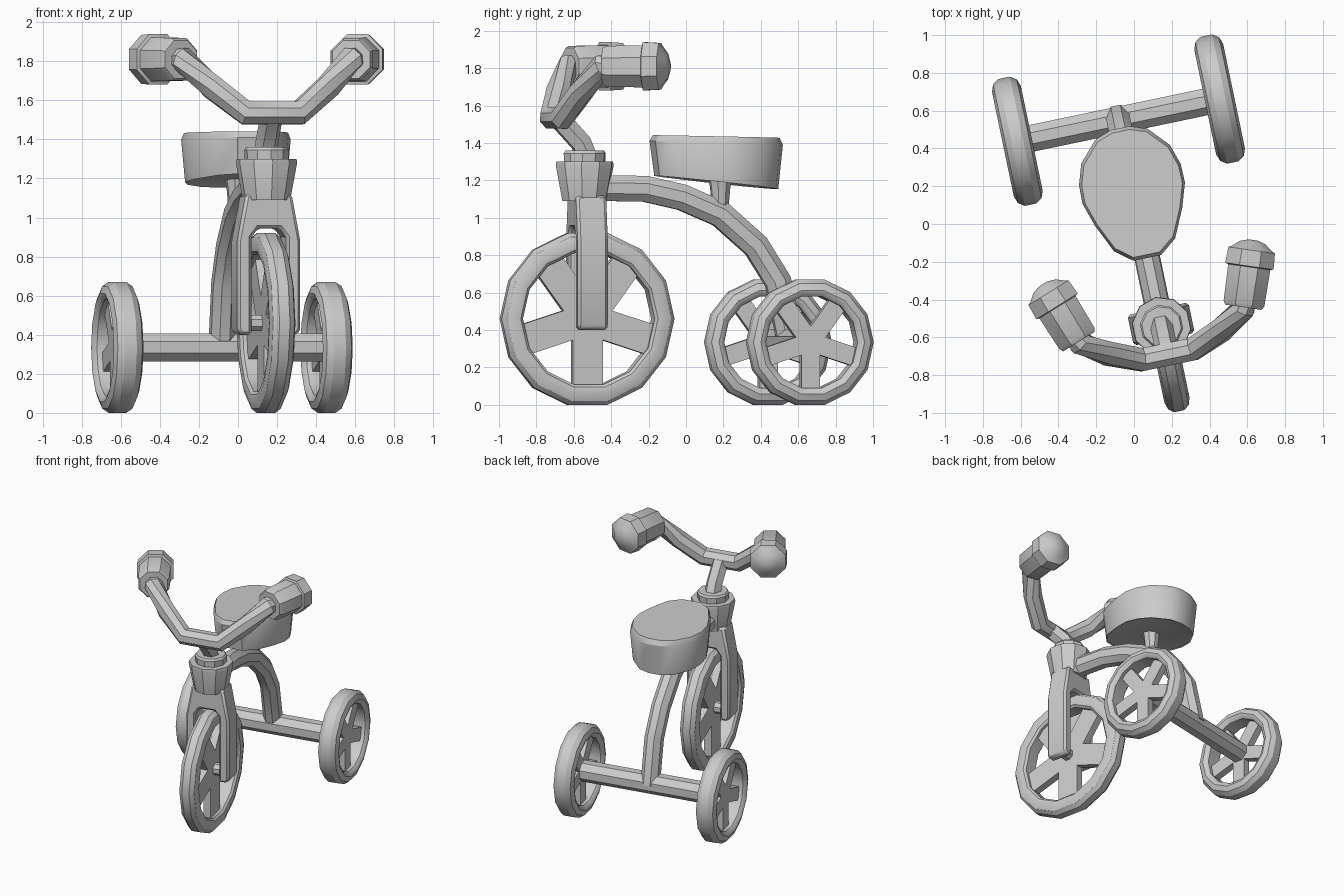
import bpy, bmesh
from math import pi, cos, sin, radians
from mathutils import Matrix, Vector

if "Cube" in bpy.data.objects:
    bpy.data.objects.remove(bpy.data.objects["Cube"])

# Whole tricycle is yawed; local frame: x sideways, y backwards, mirror plane x = 0
BASE = Matrix.Rotation(radians(11.8), 4, 'Z') @ Matrix.Translation((0.032, 0, 0))


def finish(bm, name, bevel=0):
    bm.transform(BASE)
    bmesh.ops.recalc_face_normals(bm, faces=bm.faces)
    me = bpy.data.meshes.new(name)
    bm.to_mesh(me)
    bm.free()
    ob = bpy.data.objects.new(name, me)
    bpy.context.collection.objects.link(ob)
    if bevel:
        m = ob.modifiers.new("bevel", 'BEVEL')
        m.width, m.segments, m.limit_method = bevel, 1, 'ANGLE'
        m.angle_limit = radians(50)
    return ob


def bridge(bm, rings, closed=False):
    n = len(rings[0])
    pairs = list(zip(rings, rings[1:]))
    if closed:
        pairs.append((rings[-1], rings[0]))
    for a, b in pairs:
        for i in range(n):
            j = (i + 1) % n
            bm.faces.new((a[i], a[j], b[j], b[i]))
    if not closed:
        bm.faces.new(rings[0])
        bm.faces.new(rings[-1])


def lathe(bm, profile, n, mat, closed=False):
    rings = []
    for r, z in profile:
        angs = [(k + 0.5) * 2 * pi / n for k in range(n)]
        rings.append([bm.verts.new(mat @ Vector((r * cos(a), r * sin(a), z))) for a in angs])
    bridge(bm, rings, closed)


def turned(name, profile, n, mat):
    bm = bmesh.new()
    lathe(bm, profile, n, mat)
    return finish(bm, name)


def tube(name, path, rx, rz, n, ref):
    bm = bmesh.new()
    pts = [Vector(p) for p in path]
    rings = []
    for i, p in enumerate(pts):
        t = Vector()
        if i > 0:
            t += (p - pts[i - 1]).normalized()
        if i < len(pts) - 1:
            t += (pts[i + 1] - p).normalized()
        t.normalize()
        s = t.cross(Vector(ref)).normalized()
        u = s.cross(t)
        rings.append([bm.verts.new(p + s * rx * cos(a) + u * rz * sin(a))
                      for a in [(k + 0.5) * 2 * pi / n for k in range(n)]])
    bridge(bm, rings)
    return finish(bm, name)


SIDE = Matrix.Rotation(pi / 2, 4, 'Y')


# Wheels: 14-sided rounded tyre with five flat spokes
def wheel(name, loc, R, ri, h, spoke_w):
    bm = bmesh.new()
    half = [(R, h * 0.4), (R - 0.022, h * 0.82), (R - 0.06, h), (ri + 0.015, h * 0.92), (ri, h * 0.7)]
    prof = half + [(r, -z) for r, z in reversed(half)]
    place = Matrix.Translation(loc)
    lathe(bm, prof, 14, place @ SIDE, closed=True)
    for k in range(5):
        m = (place @ Matrix.Rotation(k * 2 * pi / 5, 4, 'X')
             @ Matrix.Translation((0, 0, -(ri + 0.01) / 2))
             @ Matrix.Diagonal((0.055, spoke_w, ri + 0.01, 1)))
        bmesh.ops.create_cube(bm, size=1, matrix=m)
    finish(bm, name)


wheel("front_wheel", (0, -0.547, 0.46), 0.472, 0.36, 0.068, 0.165)
for s, side in ((-1, "left"), (1, "right")):
    wheel(side + "_rear_wheel", (s * 0.547, 0.555, 0.335), 0.343, 0.25, 0.078, 0.10)

# Axles
turned("rear_axle", [(0.077, -0.56), (0.077, 0.56)], 8,
       Matrix.Translation((0, 0.555, 0.335)) @ SIDE)
turned("front_axle", [(0.045, -0.12), (0.045, 0.12)], 8,
       Matrix.Translation((0, -0.547, 0.46)) @ SIDE)

# Fork: arch outline extruded front to back
arch = [(0.15, 0.40), (0.165, 0.43), (0.165, 0.88), (0.12, 1.12)]
inner = [(0.055, 0.945), (0.09, 0.90), (0.09, 0.40)]
outline = arch + [(-x, z) for x, z in reversed(arch)]
outline += [(-x, z) for x, z in reversed(inner)] + inner
bm = bmesh.new()
bridge(bm, [[bm.verts.new((x, y, z)) for x, z in outline] for y in (-0.63, -0.465)])
finish(bm, "front_fork", 0.015)

# Steering head and stem
turned("steering_head", [(0.122, 1.09), (0.158, 1.28), (0.155, 1.30), (0.112, 1.30),
                         (0.115, 1.345), (0.105, 1.36)], 10, Matrix.Translation((0, -0.56, 0)))
tube("handlebar_stem", [(0, -0.54, 1.30), (0, -0.58, 1.40), (0, -0.70, 1.53)], 0.06, 0.06, 6, (1, 0, 0))

# Handlebar and grips
right = [(0.138, -0.712, 1.535), (0.305, -0.645, 1.67), (0.44, -0.56, 1.81), (0.48, -0.46, 1.81)]
tube("handlebar", [(-x, y, z) for x, y, z in reversed(right)] + right, 0.066, 0.066, 8, (0, 1, 1))
grip = [(0.105, 0.0), (0.118, 0.02), (0.122, 0.215), (0.14, 0.22), (0.135, 0.305),
        (0.115, 0.315), (0.075, 0.345), (0.025, 0.36)]
for s, side in ((-1, "left"), (1, "right")):
    turned(side + "_grip", grip, 8,
           Matrix.Translation((s * 0.445, -0.55, 1.81)) @ Matrix.Rotation(-s * radians(20), 4, 'Z')
           @ Matrix.Rotation(-pi / 2, 4, 'X'))

# Curved main frame bar
tube("frame_bar", [(0, -0.50, 1.16), (0, -0.23, 1.155), (0, -0.03, 1.11), (0, 0.18, 1.02),
                   (0, 0.375, 0.85), (0, 0.495, 0.66), (0, 0.565, 0.33)], 0.075, 0.068, 8, (1, 0, 0))

# Seat post and seat
turned("seat_post", [(0.042, 1.02), (0.055, 1.16), (0.07, 1.24)], 8, Matrix.Translation((0, 0.18, 0)))
half = [(0.075, -0.19), (0.165, -0.12), (0.235, 0.03), (0.277, 0.16),
        (0.275, 0.26), (0.24, 0.37), (0.14, 0.48), (0.05, 0.512)]
plan = half + [(-x, y) for x, y in reversed(half)]
bm = bmesh.new()
rings = []
for scale, z, slope in ((0.91, 1.21, -0.10), (0.93, 1.205, -0.10), (1.0, 1.405, -0.03), (0.95, 1.438, -0.02)):
    rings.append([bm.verts.new((x * scale, 0.16 + (y - 0.16) * scale, z + y * slope)) for x, y in plan])
bridge(bm, rings)
finish(bm, "seat")

# Soft shading with sharp edges kept
bpy.ops.object.select_all(action='SELECT')
bpy.context.view_layer.objects.active = bpy.data.objects["seat"]
bpy.ops.object.shade_smooth_by_angle(angle=radians(30))
